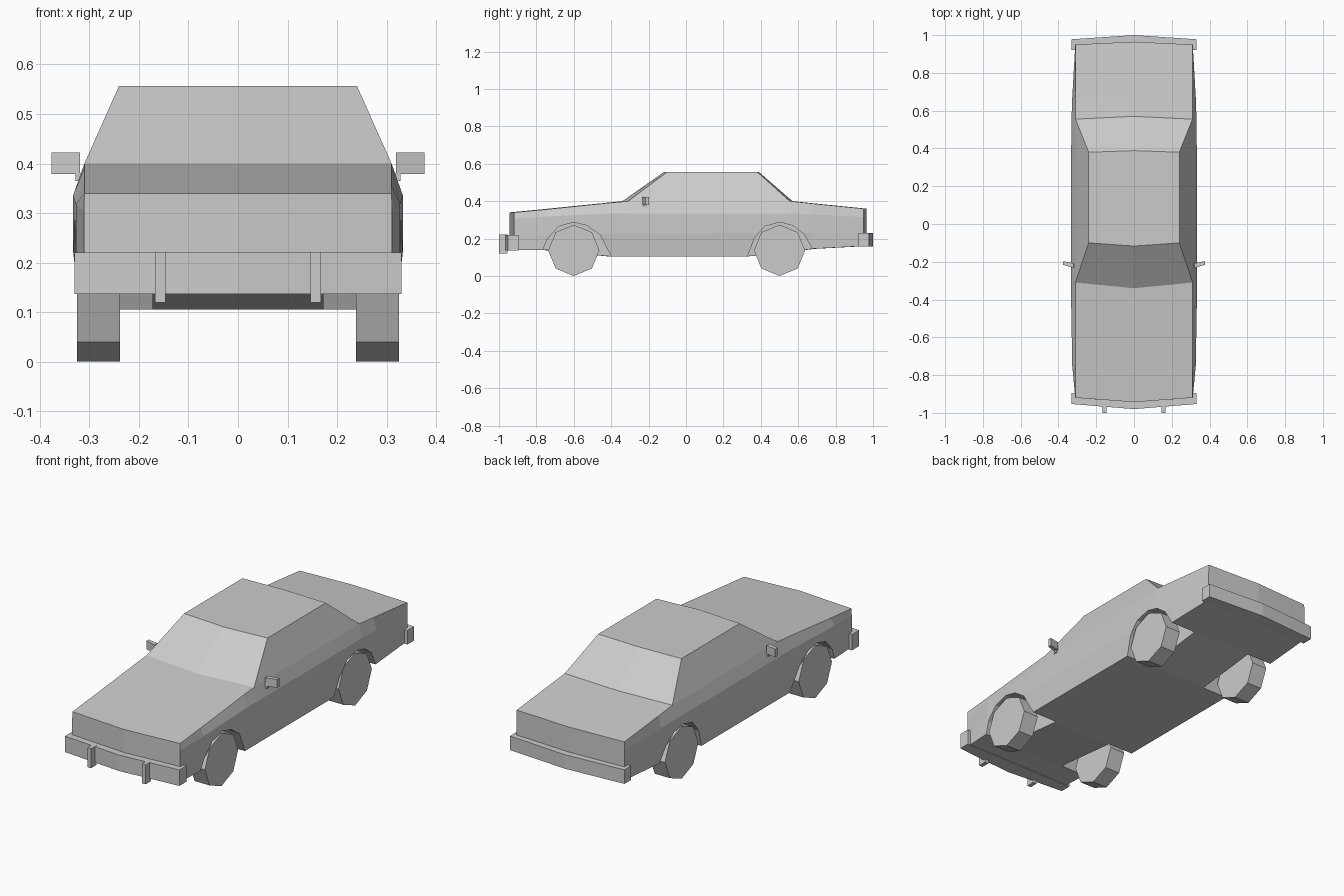
import bpy, bmesh, math

if "Cube" in bpy.data.objects:
    bpy.data.objects.remove(bpy.data.objects["Cube"])


def finish(bm, name):
    bmesh.ops.recalc_face_normals(bm, faces=bm.faces[:])
    mesh = bpy.data.meshes.new(name)
    bm.to_mesh(mesh)
    bm.free()
    ob = bpy.data.objects.new(name, mesh)
    bpy.context.collection.objects.link(ob)
    return ob


def prism(bm, low, high):
    """Closed solid between two matching outlines."""
    a = [bm.verts.new(p) for p in low]
    b = [bm.verts.new(p) for p in high]
    n = len(a)
    bm.faces.new(a)
    bm.faces.new(b[::-1])
    for i in range(n):
        j = (i + 1) % n
        bm.faces.new((a[i], a[j], b[j], b[i]))


def side_prism(bm, outline, x0, x1):
    prism(bm, [(x0, y, z) for y, z in outline], [(x1, y, z) for y, z in outline])


def plan_prism(bm, outline, z0, z1):
    prism(bm, [(x, y, z0) for x, y in outline], [(x, y, z1) for x, y in outline])


# Body shell: edge y, centre y, bottom z, lower crease z, upper crease z, top z, side x, bottom x
stations = [
    (-0.92, -0.943, 0.14, 0.22, 0.305, 0.34, 0.311, 0.311),
    (-0.75, -0.775, 0.14, 0.22, 0.318, 0.356, 0.327, 0.320),
    (-0.40, -0.42, 0.105, 0.225, 0.335, 0.392, 0.333, 0.320),
    (-0.31, -0.34, 0.105, 0.225, 0.335, 0.40, 0.333, 0.320),
    (0.33, 0.335, 0.105, 0.23, 0.335, 0.40, 0.333, 0.320),
    (0.555, 0.57, 0.13, 0.23, 0.335, 0.40, 0.331, 0.320),
    (0.67, 0.685, 0.145, 0.23, 0.33, 0.388, 0.327, 0.320),
    (0.95, 0.965, 0.16, 0.23, 0.315, 0.36, 0.311, 0.311),
]
bm = bmesh.new()
rings = []
for ye, yc, zb, zl, zu, zt, xs, xb in stations:
    half = [(xb, zb), (xs, zl), (xs, zu), (0.31, zt)]
    pts = [(0, yc, zb)] + [(x, ye, z) for x, z in half] + [(0, yc, zt)]
    pts += [(-x, ye, z) for x, z in reversed(half)]
    rings.append([bm.verts.new(p) for p in pts])
cabin_top = []
for s, (a, b) in enumerate(zip(rings, rings[1:])):
    for i in range(10):
        j = (i + 1) % 10
        f = bm.faces.new((a[i], a[j], b[j], b[i]))
        if s in (3, 4) and i in (4, 5):
            cabin_top.append(f)
for r in (rings[0], rings[-1]):
    bm.faces.new(r[:6])
    bm.faces.new(r[5:] + r[:1])

# Cabin raised out of the body top
bmesh.ops.recalc_face_normals(bm, faces=bm.faces[:])
res = bmesh.ops.extrude_face_region(bm, geom=cabin_top)
bmesh.ops.delete(bm, geom=[f for f in cabin_top if f.is_valid], context='FACES')
for v in res['geom']:
    if isinstance(v, bmesh.types.BMVert):
        v.co = (v.co.x * 0.24 / 0.31, -0.10 + (v.co.y + 0.31) * 0.48 / 0.865, 0.557)
body = finish(bm, "car_body")

# Wheel wells cut from the body
front_arch = [(-0.785, 0.05), (-0.765, 0.14), (-0.74, 0.20), (-0.68, 0.265), (-0.60, 0.287),
              (-0.53, 0.27), (-0.46, 0.22), (-0.40, 0.105), (-0.39, 0.05)]
rear_arch = [(0.31, 0.05), (0.33, 0.105), (0.365, 0.20), (0.42, 0.265), (0.50, 0.287),
             (0.57, 0.27), (0.63, 0.225), (0.675, 0.145), (0.70, 0.05)]
bm = bmesh.new()
for arch in (front_arch, rear_arch):
    for s in (-1, 1):
        side_prism(bm, arch, s * 0.173, s * 0.40)
cutter = finish(bm, "wheel_well_cutter")
cutter.hide_render = True
cutter.hide_viewport = True
cut = body.modifiers.new("wheel_wells", 'BOOLEAN')
cut.operation = 'DIFFERENCE'
cut.solver = 'EXACT'
cut.object = cutter

# Octagonal wheels
for y, end in ((-0.60, "front"), (0.50, "rear")):
    for s, side in ((-1, "left"), (1, "right")):
        bm = bmesh.new()
        octagon = [(y + 0.137 * math.sin(k * math.pi / 4), 0.137 - 0.137 * math.cos(k * math.pi / 4))
                   for k in range(8)]
        side_prism(bm, octagon, s * 0.238, s * 0.325)
        finish(bm, f"{end}_{side}_wheel")

# Bumpers
for name, inner, corner, nose, z0, z1 in (
        ("front_bumper", -0.895, -0.953, -0.98, 0.137, 0.22),
        ("rear_bumper", 0.922, 0.978, 1.0, 0.157, 0.23)):
    bm = bmesh.new()
    plan_prism(bm, [(-0.33, inner), (-0.33, corner), (0, nose), (0.33, corner), (0.33, inner)], z0, z1)
    finish(bm, name)

# Bumper guards and door mirrors
for s, side in ((-1, "left"), (1, "right")):
    bm = bmesh.new()
    side_prism(bm, [(-1.0, 0.12), (-0.955, 0.12), (-0.955, 0.221), (-1.0, 0.221)], s * 0.146, s * 0.168)
    finish(bm, f"{side}_bumper_guard")

    bm = bmesh.new()
    plan_prism(bm, [(s * 0.319, -0.232), (s * 0.376, -0.216), (s * 0.376, -0.197), (s * 0.319, -0.208)],
               0.379, 0.422)
    plan_prism(bm, [(s * 0.312, -0.23), (s * 0.328, -0.23), (s * 0.328, -0.212), (s * 0.312, -0.212)],
               0.365, 0.381)
    finish(bm, f"{side}_mirror")
